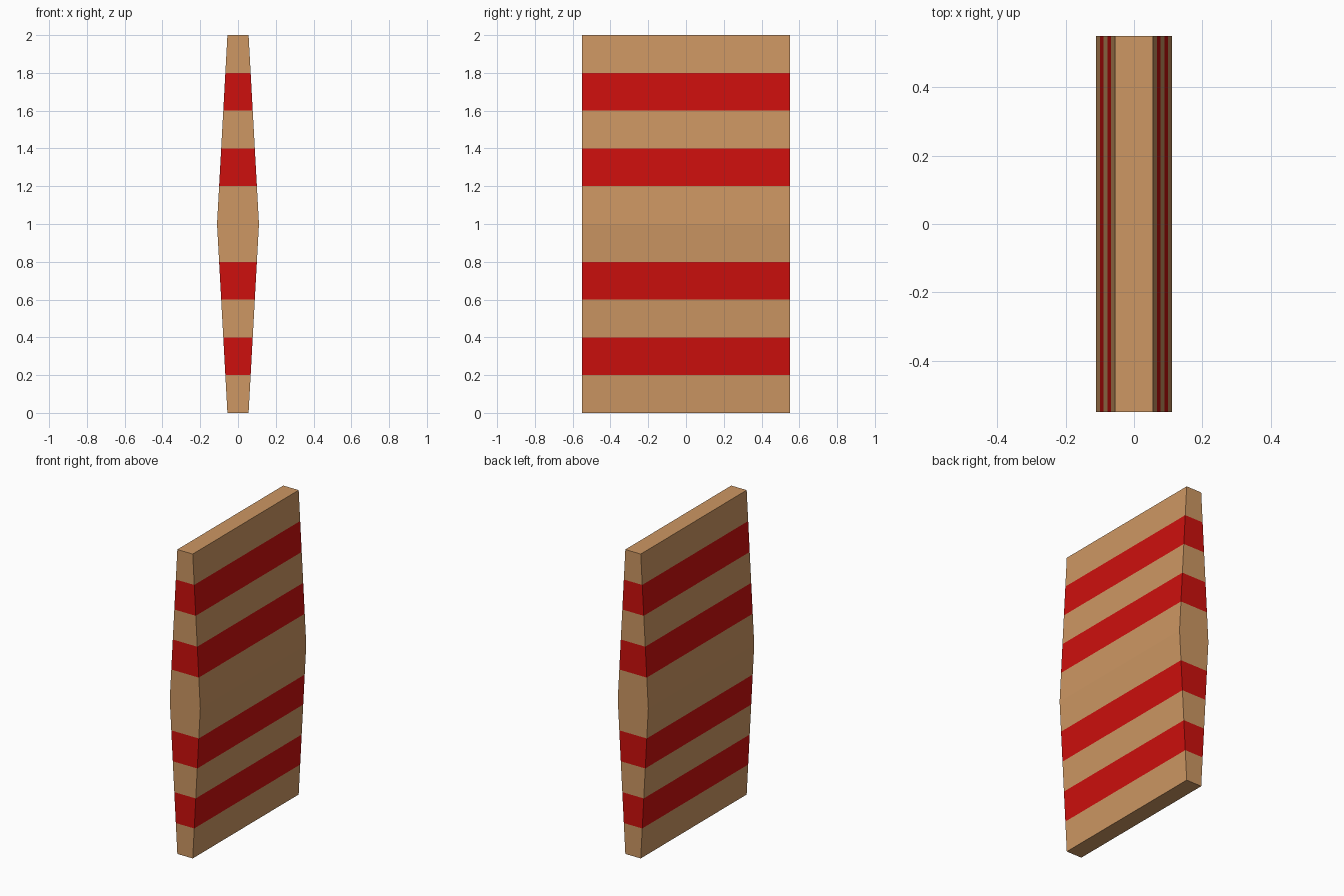
import bpy
import bmesh

if "Cube" in bpy.data.objects:
    bpy.data.objects.remove(bpy.data.objects["Cube"])

HALF_DEPTH = 0.55
END_HALF, MID_HALF = 0.056, 0.111
# Heights of the stripe borders, plus the widest line at z = 1
LEVELS = [0, 0.2, 0.4, 0.6, 0.8, 1.0, 1.2, 1.4, 1.6, 1.8, 2.0]
RED_BANDS = {1, 3, 6, 8}


def material(name, color):
    mat = bpy.data.materials.new(name)
    mat.diffuse_color = (*color, 1)
    mat.use_nodes = True
    mat.node_tree.nodes["Principled BSDF"].inputs["Base Color"].default_value = mat.diffuse_color
    return mat


def half_width(z):
    return MID_HALF + (END_HALF - MID_HALF) * abs(z - 1)


# Striped panel: stacked rectangular rings, thickest at mid height
bm = bmesh.new()
rings = []
for z in LEVELS:
    w = half_width(z)
    corners = [(-w, -HALF_DEPTH), (w, -HALF_DEPTH), (w, HALF_DEPTH), (-w, HALF_DEPTH)]
    rings.append([bm.verts.new((x, y, z)) for x, y in corners])

for band, (low, high) in enumerate(zip(rings, rings[1:])):
    for i in range(4):
        j = (i + 1) % 4
        face = bm.faces.new((low[i], low[j], high[j], high[i]))
        face.material_index = 1 if band in RED_BANDS else 0

# Flat bottom and top ends
bm.faces.new(rings[0][::-1])
bm.faces.new(rings[-1])

mesh = bpy.data.meshes.new("striped_panel")
bm.to_mesh(mesh)
bm.free()
mesh.materials.append(material("tan", (0.61, 0.31, 0.125)))
mesh.materials.append(material("red", (0.61, 0.005, 0.004)))
panel = bpy.data.objects.new("striped_panel", mesh)
bpy.context.collection.objects.link(panel)
